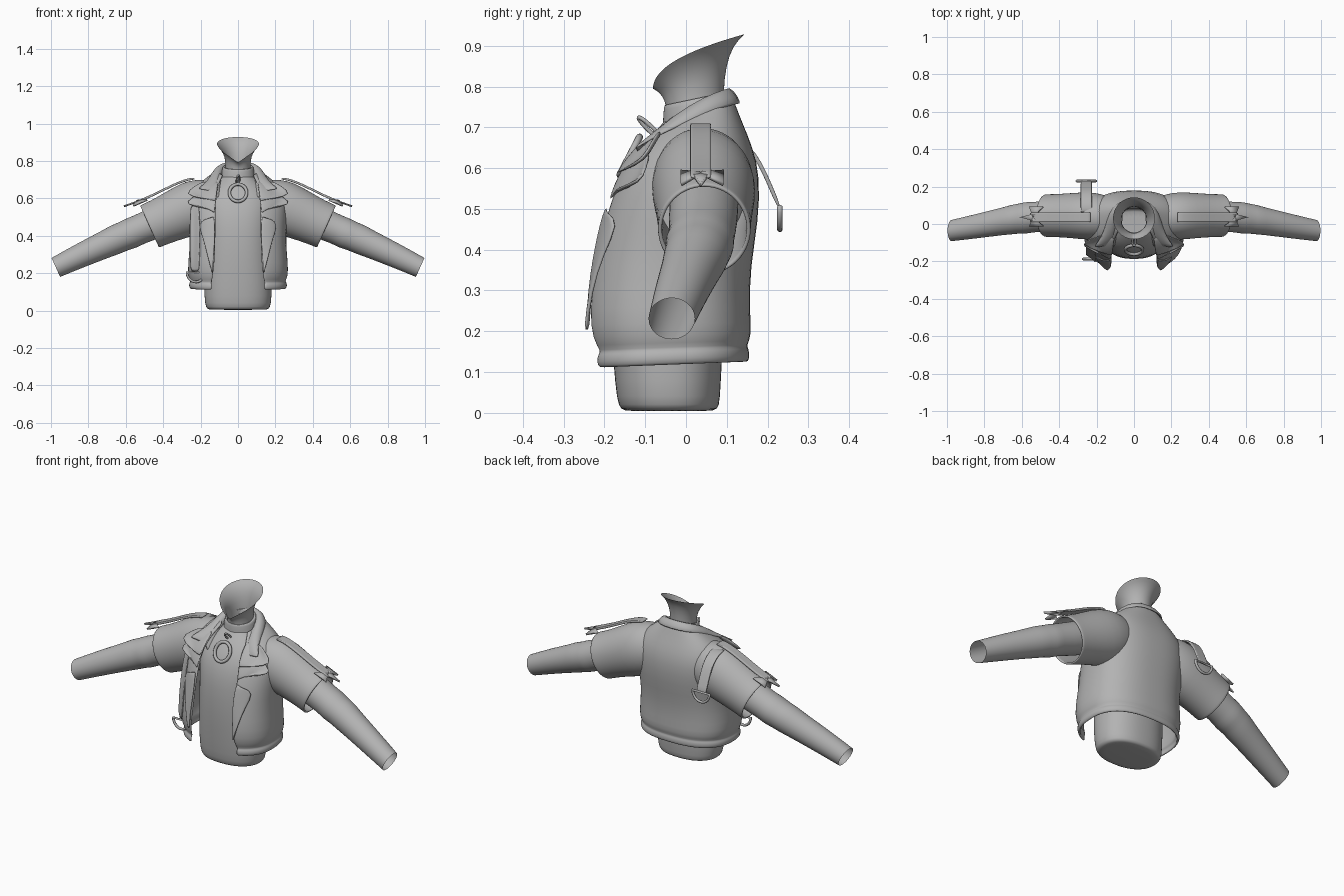
import bpy, bmesh, math
from mathutils import Vector

if "Cube" in bpy.data.objects:
    bpy.data.objects.remove(bpy.data.objects["Cube"])

cloth = bpy.data.materials.new("grey_cloth")
cloth.diffuse_color = (0.45, 0.45, 0.45, 1)
cloth.use_nodes = True
cloth.node_tree.nodes["Principled BSDF"].inputs["Base Color"].default_value = cloth.diffuse_color


def finish(name, bm, mirror=False, thick=0.0, sub=1):
    bmesh.ops.recalc_face_normals(bm, faces=bm.faces)
    me = bpy.data.meshes.new(name)
    bm.to_mesh(me)
    bm.free()
    me.materials.append(cloth)
    me.shade_smooth()
    ob = bpy.data.objects.new(name, me)
    bpy.context.collection.objects.link(ob)
    if mirror:
        ob.modifiers.new("mirror", 'MIRROR')
    if thick:
        m = ob.modifiers.new("thickness", 'SOLIDIFY')
        m.thickness = thick
        m.offset = 0
    if sub:
        m = ob.modifiers.new("smooth", 'SUBSURF')
        m.levels = m.render_levels = sub
    return ob


def loft(name, rings, closed=True, cap=False, **kw):
    """Skin a list of equally long point rows."""
    bm = bmesh.new()
    rows = [[bm.verts.new(p) for p in r] for r in rings]
    n = len(rows[0])
    for a, b in zip(rows, rows[1:]):
        for i in range(n if closed else n - 1):
            j = (i + 1) % n
            bm.faces.new((a[i], a[j], b[j], b[i]))
    if cap:
        bm.faces.new(rows[0])
    return finish(name, bm, **kw)


def ring(zf, zb, hx, yf, yb, gap=0.0, power=2.0, bend=1.0, n=40):
    """Horizontal superellipse, tilted front to back, optionally open at the front."""
    yc, hy = (yf + yb) / 2, (yb - yf) / 2
    s0 = min(gap / hx, 0.95)
    a0 = math.asin(s0 ** (power / 2))
    pts = []
    for i in range(n):
        a = a0 + (2 * math.pi - 2 * a0) * i / (n - 1 if gap else n)
        s, c = math.sin(a), -math.cos(a)
        x = hx * math.copysign(abs(s) ** (2 / power), s)
        y = yc + hy * math.copysign(abs(c) ** (2 / power), c)
        t = max(0, (y - yf) / (yb - yf))
        pts.append((x, y, zf + (zb - zf) * t ** bend))
    return pts


def sleeve(name, path, **kw):
    """Round tube along x, cut square to the arm. Rows: x, y, z, radius, depth."""
    nx, nz = 0.41, 0.91
    rings = []
    for x, y, z, r, d in path:
        rings.append([(x + nx * r * math.cos(a), y + d * math.sin(a), z + nz * r * math.cos(a))
                      for a in (2 * math.pi * i / 28 for i in range(28))])
    return loft(name, rings, mirror=True, **kw)


def tube(name, pts, r, cyclic=True):
    """Round wire through points."""
    cu = bpy.data.curves.new(name, 'CURVE')
    cu.dimensions = '3D'
    cu.bevel_depth = r
    cu.bevel_resolution = 2
    cu.use_fill_caps = True
    sp = cu.splines.new('POLY')
    sp.points.add(len(pts) - 1)
    for p, q in zip(sp.points, pts):
        p.co = (*q, 1)
    sp.use_cyclic_u = cyclic
    cu.materials.append(cloth)
    ob = bpy.data.objects.new(name, cu)
    bpy.context.collection.objects.link(ob)


def d_ring(name, x, y, z, w, h):
    arc = [(x + w * math.cos(a), y, z - h * math.sin(a))
           for a in (math.pi * i / 14 for i in range(15))]
    tube(name, arc, 0.007)


# Shirt torso with closed bottom
loft("shirt_torso", [ring(z, z, hx, yf, yb, power=2.3) for z, hx, yf, yb in [
    (0.004, .15, -.145, .06), (.008, .165, -.16, .078), (.03, .177, -.17, .084),
    (.12, .182, -.178, .087), (.3, .175, -.19, .1), (.45, .18, -.185, .125),
    (.53, .19, -.17, .135), (.6, .19, -.145, .135), (.66, .15, -.105, .125),
    (.7, .1, -.065, .105), (.72, .08, -.05, .095)]], cap=True)

# Neck flaring up to a slanted open rim
loft("neck", [ring(*r, bend=0.45) for r in [
    (.69, .71, .07, -.045, .092), (.75, .79, .065, -.048, .092),
    (.772, .85, .072, -.056, .098), (.785, .9, .094, -.07, .115),
    (.79, .928, .112, -.082, .143)]])

# Standing shirt collar
loft("shirt_collar", [ring(*r) for r in [
    (.695, .71, .092, -.058, .1), (.70, .72, .09, -.057, .1), (.75, .782, .084, -.055, .1),
    (.757, .788, .079, -.051, .097), (.75, .78, .068, -.045, .09)]])

# Open jacket body with rounded hem: front z, back z, half width, front y, back y, gap
JACKET = [
    (.11, .125, .25, -.23, .147, .14), (.125, .14, .258, -.235, .15, .14),
    (.142, .157, .254, -.232, .148, .14), (.148, .163, .246, -.225, .142, .14),
    (.18, .19, .262, -.243, .156, .135), (.25, .25, .262, -.248, .15, .125),
    (.36, .36, .25, -.232, .152, .12), (.47, .47, .255, -.21, .172, .12),
    (.57, .58, .262, -.172, .176, .12), (.63, .65, .24, -.135, .158, .115),
    (.67, .71, .185, -.1, .132, .105), (.70, .755, .125, -.07, .115, .09),
    (.715, .78, .10, -.055, .105, .08)]
loft("jacket_body", [ring(*r, power=2.5) for r in JACKET], closed=False, thick=.012)

# Jacket short sleeves and long under sleeves
sleeve("jacket_sleeve", [
    (.10, .035, .60, .10, .09), (.17, .04, .58, .13, .115), (.24, .043, .55, .143, .125),
    (.33, .045, .512, .13, .116), (.42, .045, .472, .12, .11), (.467, .045, .452, .12, .11),
    (.473, .045, .449, .119, .109)], thick=.01)
sleeve("under_sleeve", [
    (.30, .045, .535, .085, .085), (.45, .042, .465, .086, .085), (.53, .038, .433, .079, .08),
    (.575, .033, .412, .084, .086), (.61, .03, .398, .078, .08), (.65, .024, .382, .08, .08),
    (.7, .015, .358, .074, .074), (.82, -.008, .305, .067, .067), (.974, -.035, .231, .056, .057)])


def jacket_front(x, z):
    """Depth of the jacket front at a given x and height."""
    for a, b in zip(JACKET, JACKET[1:]):
        if z <= b[0]:
            break
    t = min(1, max(0, (z - a[0]) / (b[0] - a[0])))
    hx, yf, yb = (a[i] + (b[i] - a[i]) * t for i in (2, 3, 4))
    s = min(.9, abs(x) / hx)
    return (yf + yb) / 2 - (yb - yf) / 2 * (1 - s ** 2.5) ** .4


def flap(name, inner, outer, lift, steps=5, mirror=True):
    """Cloth panel lying on the jacket front between two edges of (x, z) points."""
    rows = []
    for k in range(steps + 1):
        t = k / steps
        row = []
        for p, q in zip(inner, outer):
            x, z = p[0] + (q[0] - p[0]) * t, p[1] + (q[1] - p[1]) * t
            row.append((x, jacket_front(x, z) - lift * (.6 + .6 * t), z))
        rows.append(row)
    loft(name, rows, closed=False, mirror=mirror, thick=.009)


# Pointed lapels and the folded lower front
flap("upper_lapel", [(.105, .69), (.108, .66), (.112, .62), (.118, .585)],
     [(.19, .69), (.235, .665), (.295, .62), (.19, .60)], .026)
flap("lower_lapel", [(.11, .63), (.115, .59), (.12, .56), (.125, .52)],
     [(.2, .64), (.25, .60), (.295, .567), (.165, .55)], .014)
flap("front_fold", [(.128, .505), (.122, .46), (.122, .38), (.13, .3), (.135, .2)],
     [(.17, .49), (.218, .467), (.188, .39), (.165, .3), (.14, .2)], .018)

# Turned down collar around the neck
top = [(0, .1, .80), (.06, .09, .797), (.095, .04, .778), (.1, -.03, .73), (.104, -.08, .68), (.11, -.115, .625)]
edge = [(0, .135, .757), (.085, .125, .757), (.135, .06, .738), (.155, -.02, .70), (.185, -.085, .672), (.225, -.13, .648)]
mid = [tuple((Vector(a) + Vector(b)) / 2 + Vector((a[0] * .1, 0, .01))) for a, b in zip(top, edge)]
low = [(x * .93, y - .012, z - .05) for x, y, z in top]
loft("jacket_collar", [low, top, mid, edge], closed=False, mirror=True, thick=.01)

# Shoulder straps
path = [(.23, .705), (.26, .704), (.32, .684), (.40, .645), (.48, .605), (.56, .575)]
loft("shoulder_strap", [[(x, y, z) for y in (.01, .014, .036, .058, .062)] for x, z in path],
     closed=False, mirror=True, thick=.012)

# Winged tips on the shoulder straps
for i, pts in enumerate([
        [(.54, .036, .588), (.485, -.012, .592), (.56, -.012, .56)],
        [(.54, .036, .588), (.485, .092, .592), (.56, .092, .56)],
        [(.51, .01, .592), (.61, .036, .558), (.51, .062, .592)]]):
    bm = bmesh.new()
    bm.faces.new([bm.verts.new(p) for p in pts])
    finish("strap_wing_%d" % (i + 1), bm, mirror=True, thick=.01, sub=0)

# Strap and ring hanging on the jacket front
flap("front_strap", [(-.258, z) for z in (.57, .45, .33, .2)],
     [(-.203, z) for z in (.57, .45, .33, .2)], .016, steps=2, mirror=False)
d_ring("front_strap_ring", -.225, jacket_front(-.225, .2) - .016, .205, .048, .052)

# Strap and ring hanging behind the shoulder
path = [(.06, .685), (.11, .683), (.155, .65), (.18, .615), (.205, .56), (.23, .5)]
loft("back_strap", [[(x, y, z) for x in (-.285, -.28, -.255, -.23, -.225)] for y, z in path],
     closed=False, thick=.01)
d_ring("back_strap_ring", -.255, .23, .505, .052, .055)

# Chest ring and its link
turn = [2 * math.pi * i / 32 for i in range(32)]
tube("chest_ring", [(.046 * math.cos(a), -.138 - .024 * math.sin(a) * -1, .63 + .046 * math.sin(a))
                    for a in turn], .009)
tube("chest_link", [(.008 * math.sin(a), -.088 + .028 * math.cos(a), .697 - .026 * math.cos(a) + .008 * math.sin(a))
                    for a in turn], .005)
